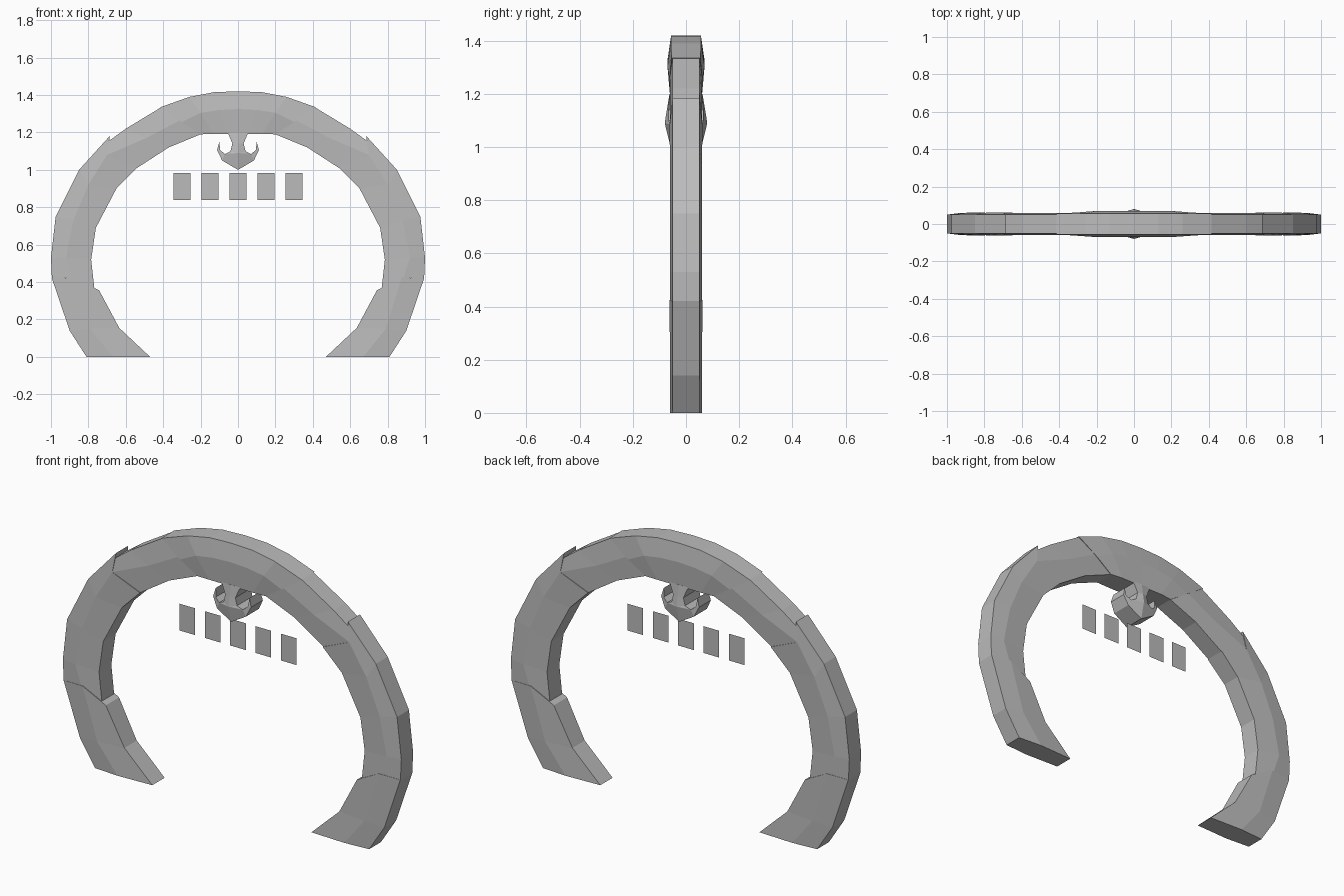
import bpy
import bmesh

cube = bpy.data.objects.get("Cube")
if cube:
    bpy.data.objects.remove(cube, do_unlink=True)

gray = bpy.data.materials.new("plain_gray")
gray.use_nodes = True
tone = (0.5, 0.5, 0.5, 1)
gray.diffuse_color = tone
bsdf = gray.node_tree.nodes["Principled BSDF"]
bsdf.inputs["Base Color"].default_value = tone
bsdf.inputs["Roughness"].default_value = 0.8


def make_object(name, bm):
    mesh = bpy.data.meshes.new(name)
    bm.to_mesh(mesh)
    bm.free()
    mesh.materials.append(gray)
    obj = bpy.data.objects.new(name, mesh)
    bpy.context.collection.objects.link(obj)
    return obj


def solid(name, points, faces):
    """Close a front sheet of (x, z, half depth) against its back, then mirror in x."""
    bm = bmesh.new()
    front = [bm.verts.new((x, -d, z)) for x, z, d in points]
    back = [bm.verts.new((x, d, z)) for x, z, d in points]
    edges = [(a, b) for f in faces for a, b in zip(f, f[1:] + f[:1])]
    for f in faces:
        bm.faces.new([front[i] for i in f])
        bm.faces.new([back[i] for i in reversed(f)])
    for a, b in edges:
        on_seam = points[a][0] == 0 and points[b][0] == 0
        if (b, a) not in edges and not on_seam:
            bm.faces.new((front[b], front[a], back[a], back[b]))
    bmesh.ops.recalc_face_normals(bm, faces=bm.faces)
    obj = make_object(name, bm)
    mirror = obj.modifiers.new("mirror", 'MIRROR')
    mirror.use_clip = True
    return obj


def arch_segment(name, stations, depths):
    """Each station holds the outer, ridge and inner point of the band."""
    points = [(x, z, d) for row, ds in zip(stations, depths)
              for (x, z), d in zip(row, ds)]
    faces = []
    for s in range(len(stations) - 1):
        for k in range(2):
            i = s * 3 + k
            faces.append([i, i + 1, i + 4, i + 3])
    return solid(name, points, faces)


band = (0.05, 0.06, 0.052)
thick = (0.051, 0.062, 0.056)

# Feet, stepping slightly inward of the band above
arch_segment("arch_feet", [
    ((0.81, 0), (0.67, 0), (0.47, 0)),
    ((0.90, 0.14), (0.79, 0.15), (0.635, 0.155)),
    ((0.995, 0.42), (0.875, 0.425), (0.742, 0.355)),
], [band, band, thick])

# Side bands, ending in a small barb
arch_segment("arch_sides", [
    ((0.995, 0.42), (0.885, 0.425), (0.768, 0.365)),
    ((1.0, 0.53), (0.92, 0.53), (0.785, 0.52)),
    ((0.975, 0.75), (0.88, 0.73), (0.76, 0.69)),
    ((0.85, 1.0), (0.80, 0.92), (0.65, 0.90)),
    ((0.685, 1.182), (0.70, 1.08), (0.54, 1.01)),
], [band, band, band, band, thick])

# Shoulders
arch_segment("arch_shoulders", [
    ((0.69, 1.155), (0.70, 1.08), (0.54, 1.01)),
    ((0.60, 1.22), (0.49, 1.17), (0.37, 1.12)),
    ((0.41, 1.335), (0.31, 1.265), (0.20, 1.19)),
], [band, band, band])

# Thicker crown block
crown = (0.056, 0.07, 0.06)
arch_segment("arch_crown", [
    ((0.415, 1.335), (0.30, 1.255), (0.20, 1.19)),
    ((0.26, 1.39), (0.20, 1.305), (0.13, 1.192)),
    ((0.13, 1.415), (0.10, 1.32), (0.055, 1.192)),
    ((0, 1.42), (0, 1.325), (0, 1.192)),
], [(0.055, 0.062, 0.055), crown, crown, crown])

# Hooked pendant under the crown
solid("pendant", [
    (0, 1.0, 0.058), (0.085, 1.05, 0.056), (0.07, 1.085, 0.06),
    (0, 1.09, 0.08), (0.04, 1.10, 0.065), (0.03, 1.14, 0.065),
    (0, 1.14, 0.072), (0.055, 1.2, 0.06), (0, 1.2, 0.062),
    (0.112, 1.105, 0.05), (0.095, 1.105, 0.052), (0.10, 1.15, 0.045),
], [
    [0, 1, 2, 3], [3, 2, 4], [3, 4, 5, 6], [6, 5, 7, 8],
    [1, 9, 10, 2], [9, 11, 10],
])

# Row of five floating panels
for n in range(5):
    bm = bmesh.new()
    x = (n - 2) * 0.15
    corners = [(x - 0.046, 0.84), (x + 0.046, 0.84), (x + 0.046, 0.983), (x - 0.046, 0.983)]
    bm.faces.new([bm.verts.new((cx, 0, cz)) for cx, cz in corners])
    make_object(f"panel_{n + 1}", bm)
